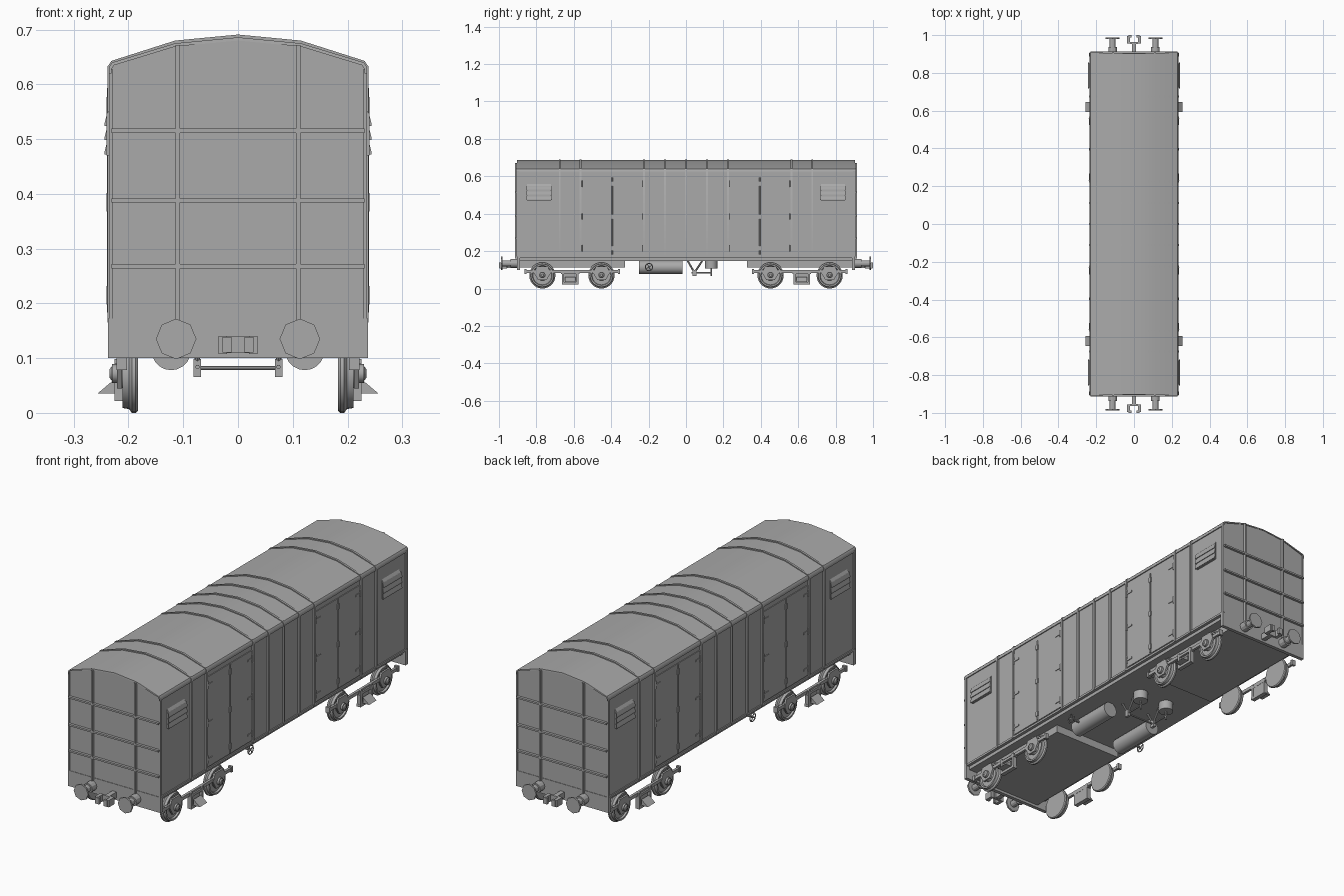
import bpy, bmesh, math
from mathutils import Matrix, Vector

if "Cube" in bpy.data.objects:
    bpy.data.objects.remove(bpy.data.objects["Cube"])

ROT = {'x': Matrix.Rotation(math.pi / 2, 4, 'Y'),
       'y': Matrix.Rotation(-math.pi / 2, 4, 'X'),
       'z': Matrix.Identity(4)}
grey = bpy.data.materials.new('dark_grey')
grey.diffuse_color = (0.4, 0.4, 0.4, 1)
grey.use_nodes = True
grey.node_tree.nodes["Principled BSDF"].inputs["Base Color"].default_value = grey.diffuse_color


def box(bm, x0, x1, y0, y1, z0, z1):
    c = Matrix.Translation(((x0 + x1) / 2, (y0 + y1) / 2, (z0 + z1) / 2))
    bmesh.ops.create_cube(bm, size=1, matrix=c @ Matrix.Diagonal((x1 - x0, y1 - y0, z1 - z0, 1)))


def cyl(bm, axis, centre, r, length, seg=16, r2=None):
    bmesh.ops.create_cone(bm, cap_ends=True, segments=seg, radius1=r,
                          radius2=r if r2 is None else r2, depth=length,
                          matrix=Matrix.Translation(centre) @ ROT[axis])


def prism(bm, pts, a, b, axis='y'):
    """Extrude an (x,z) outline along y, or a (y,z) outline along x."""
    def place(p, d):
        return (p[0], d, p[1]) if axis == 'y' else (d, p[0], p[1])
    f = bm.faces.new([bm.verts.new(place(p, a)) for p in pts])
    new = bmesh.ops.extrude_face_region(bm, geom=[f])['geom']
    off = Vector(place((0, 0), b - a))
    bmesh.ops.translate(bm, vec=off, verts=[v for v in new if isinstance(v, bmesh.types.BMVert)])


def bar(bm, p, q, r, seg=8):
    p, q = Vector(p), Vector(q)
    m = Matrix.Translation((p + q) / 2) @ (q - p).to_track_quat('Z', 'Y').to_matrix().to_4x4()
    bmesh.ops.create_cone(bm, cap_ends=True, segments=seg, radius1=r, radius2=r,
                          depth=(q - p).length, matrix=m)


def finish(bm, name, mx=False, my=False, smooth=False):
    bmesh.ops.recalc_face_normals(bm, faces=bm.faces)
    me = bpy.data.meshes.new(name)
    bm.to_mesh(me)
    bm.free()
    me.materials.append(grey)
    if smooth:
        me.polygons.foreach_set('use_smooth', [True] * len(me.polygons))
        me.set_sharp_from_angle(angle=math.radians(35))
    ob = bpy.data.objects.new(name, me)
    bpy.context.collection.objects.link(ob)
    if mx or my:
        m = ob.modifiers.new('mirror', 'MIRROR')
        m.use_axis = (mx, my, False)
        m.use_mirror_merge = False
    return ob


def both(half):
    return half + [(-x, z) for x, z in reversed(half) if x > 0]


# Body shell with arched top
body = [(0.231, 0.165), (0.231, 0.628), (0.226, 0.635), (0.115, 0.669), (0, 0.680)]
bm = bmesh.new()
prism(bm, both(body), -0.902, 0.902)
finish(bm, 'body', smooth=True)

# Roof skin, its ends leaning slightly inward
outer = [(0.2355, 0.620), (0.2355, 0.632), (0.230, 0.640), (0.115, 0.675), (0, 0.686)]
inner = [(0.231, 0.620)] + body[1:]
bm = bmesh.new()
prism(bm, both(outer) + both(inner)[::-1], -0.909, 0.909)
for v in bm.verts:
    v.co.y -= math.copysign(max(0, v.co.z - 0.63) * 0.1, v.co.y)
finish(bm, 'roof', smooth=True)

# Hoop ribs running up the sides and over the roof
hoop = [(0.238, 0.165), (0.238, 0.633), (0.231, 0.643), (0.115, 0.680), (0, 0.691)]
bm = bmesh.new()
for y in (-0.675, -0.565, -0.225, -0.112, 0, 0.112, 0.225, 0.565, 0.675):
    prism(bm, both(hoop) + both(body)[::-1], y - 0.005, y + 0.005)
finish(bm, 'hoop_ribs', smooth=True)

# End wall ribs and corner posts
bm = bmesh.new()
for z in (0.268, 0.388, 0.515):
    box(bm, -0.231, 0.231, 0.899, 0.914, z - 0.004, z + 0.004)
for x in (-0.11, 0.11):
    box(bm, x - 0.004, x + 0.004, 0.899, 0.914, 0.16, 0.672)
for x in (-0.2325, 0.2325):
    box(bm, x - 0.0035, x + 0.0035, 0.893, 0.905, 0.17, 0.628)
finish(bm, 'end_ribs', my=True)

# Double doors with hinges and lock bar
bm = bmesh.new()
for a, b in ((0.232, 0.392), (0.397, 0.558)):
    box(bm, 0.229, 0.2345, a, b, 0.18, 0.597)
finish(bm, 'doors', True, True)
bm = bmesh.new()
for z in (0.215, 0.385, 0.56):
    for y, d in ((0.232, 1), (0.558, -1)):
        box(bm, 0.232, 0.2375, min(y, y + d * 0.035), max(y, y + d * 0.035), z - 0.004, z + 0.004)
        cyl(bm, 'z', (0.236, y, z), 0.004, 0.034, 8)
    box(bm, 0.232, 0.2395, 0.388, 0.402, z - 0.012, z + 0.012)
cyl(bm, 'z', (0.236, 0.394, 0.388), 0.003, 0.41, 8)
finish(bm, 'door_hinges', True, True)

# Hooded louvre vents near the corners
bm = bmesh.new()
prism(bm, [(0.229, 0.562), (0.240, 0.546), (0.240, 0.470), (0.229, 0.470)], 0.722, 0.849)
for i in range(3):
    z = 0.472 + i * 0.026
    prism(bm, [(0.239, z + 0.024), (0.2435, z + 0.006), (0.2435, z), (0.239, z)], 0.717, 0.854)
finish(bm, 'side_vents', True, True)

# Floor, side sills and deeper bogie decks
bm = bmesh.new()
box(bm, -0.205, 0.205, -0.895, 0.895, 0.148, 0.166)
finish(bm, 'floor')
bm = bmesh.new()
box(bm, 0.205, 0.222, -0.895, 0.895, 0.148, 0.167)
box(bm, 0.222, 0.236, -0.895, 0.895, 0.164, 0.174)
finish(bm, 'side_sill', mx=True)
bm = bmesh.new()
box(bm, -0.178, 0.178, 0.325, 0.893, 0.112, 0.149)
finish(bm, 'bogie_deck', my=True)

# Headstock plates across each end
bm = bmesh.new()
box(bm, -0.237, 0.237, 0.887, 0.904, 0.10, 0.172)
finish(bm, 'headstock', my=True)

# Octagonal buffers
bm = bmesh.new()
cyl(bm, 'y', (0.113, 0.920, 0.135), 0.023, 0.036, 12)
cyl(bm, 'y', (0.113, 0.955, 0.135), 0.016, 0.06, 12)
cyl(bm, 'y', (0.113, 0.984, 0.135), 0.037, 0.008, 8)
finish(bm, 'buffers', True, True)

# Forked coupler
bm = bmesh.new()
box(bm, -0.011, 0.011, 0.900, 0.960, 0.110, 0.138)
box(bm, -0.02, 0.02, 0.953, 0.964, 0.109, 0.140)
for s in (-1, 1):
    x0, x1 = sorted((s * 0.020, s * 0.036))
    box(bm, x0, x1, 0.956, 0.996, 0.108, 0.140)
    x0, x1 = sorted((s * 0.012, s * 0.028))
    box(bm, x0, x1, 0.988, 1.0, 0.110, 0.139)
finish(bm, 'coupler', my=True)

# Wheels turned from a flanged profile
WHEELS = (0.452, 0.768)
prof = [(0.183, 0), (0.183, 0.066), (0.187, 0.070), (0.194, 0.070), (0.199, 0.063),
        (0.211, 0.061), (0.211, 0.053), (0.203, 0.050), (0.203, 0.028), (0.214, 0.024), (0.214, 0)]
bm = bmesh.new()
for y in WHEELS:
    vs = [bm.verts.new((x, y, 0.07 + r)) for x, r in prof]
    es = [bm.edges.new(e) for e in zip(vs, vs[1:])]
    bmesh.ops.spin(bm, geom=vs + es, cent=(0, y, 0.07), axis=(1, 0, 0),
                   angle=math.tau, steps=28, use_duplicate=False)
bmesh.ops.remove_doubles(bm, verts=bm.verts, dist=0.0003)
finish(bm, 'wheels', True, True, True)

# Bogie side frame with axle guards and axle boxes
bm = bmesh.new()
box(bm, 0.207, 0.219, 0.355, 0.862, 0.083, 0.098)
for y in WHEELS:
    prism(bm, [(y - 0.045, 0.083), (y - 0.022, 0.045), (y + 0.022, 0.045), (y + 0.045, 0.083),
               (y + 0.03, 0.118), (y - 0.03, 0.118)], 0.212, 0.221, 'x')
for y in (0.358, 0.858):
    box(bm, 0.203, 0.222, y - 0.006, y + 0.006, 0.078, 0.104)
finish(bm, 'bogie_frame', True, True)
bm = bmesh.new()
for y in WHEELS:
    cyl(bm, 'x', (0.224, y, 0.072), 0.017, 0.012, 16)
    cyl(bm, 'x', (0.2325, y, 0.072), 0.014, 0.005, 16, 0.007)
finish(bm, 'axle_boxes', True, True, True)

# Spring hanger and sloping step between the wheels
bm = bmesh.new()
for y in (0.575, 0.652):
    box(bm, 0.206, 0.226, y, y + 0.012, 0.024, 0.098)
box(bm, 0.206, 0.226, 0.574, 0.663, 0.022, 0.034)
box(bm, 0.206, 0.226, 0.570, 0.667, 0.078, 0.090)
box(bm, 0.207, 0.215, 0.585, 0.654, 0.030, 0.085)
prism(bm, [(0.225, 0.062), (0.257, 0.035), (0.225, 0.035)], 0.592, 0.647)
finish(bm, 'bogie_steps', True, True)

# Air tanks under the floor
bm = bmesh.new()
cyl(bm, 'y', (0.122, -0.135, 0.114), 0.036, 0.23, 20)
finish(bm, 'air_tanks', mx=True, smooth=True)

# Brake hand wheels beside the tanks
bm = bmesh.new()
cyl(bm, 'x', (0.180, -0.198, 0.115), 0.005, 0.05, 8)
ring = [Vector((0.203, -0.198 + 0.02 * math.cos(t * math.tau / 12),
                0.115 + 0.02 * math.sin(t * math.tau / 12))) for t in range(12)]
for i in range(12):
    bar(bm, ring[i - 1], ring[i], 0.0025, 6)
for i in (1, 4):
    bar(bm, ring[i], ring[i + 6], 0.002, 6)
finish(bm, 'hand_wheels', mx=True)

# Brake cylinders, V hangers, pull rods and cross shaft
bm = bmesh.new()
cyl(bm, 'z', (0.074, 0.135, 0.128), 0.033, 0.042, 16)
finish(bm, 'brake_cylinders', mx=True, smooth=True)
bm = bmesh.new()
for y in (0.008, 0.088):
    bar(bm, (0.074, y, 0.15), (0.074, 0.045, 0.085), 0.005)
bar(bm, (0.074, 0.03, 0.084), (0.074, 0.14, 0.084), 0.004)
cyl(bm, 'z', (0.074, 0.135, 0.088), 0.004, 0.044, 8)
box(bm, 0.068, 0.081, 0.034, 0.056, 0.066, 0.098)
finish(bm, 'brake_hangers', mx=True)
bm = bmesh.new()
bar(bm, (-0.078, 0.045, 0.082), (0.078, 0.045, 0.082), 0.004)
finish(bm, 'brake_shaft')
